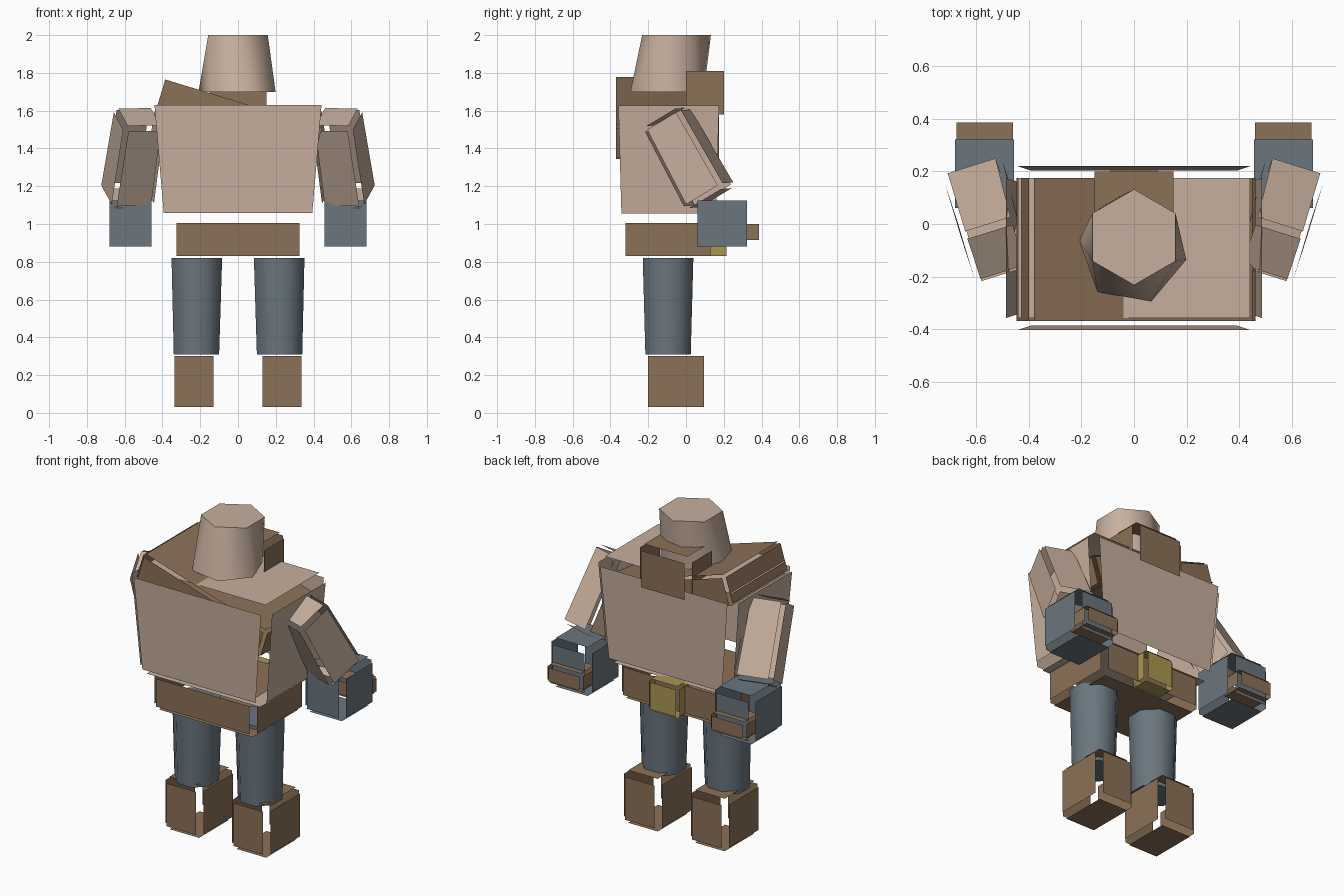
import bpy, bmesh, math
from mathutils import Matrix, Vector

if "Cube" in bpy.data.objects:
    bpy.data.objects.remove(bpy.data.objects["Cube"], do_unlink=True)


def material(name, rgb):
    m = bpy.data.materials.new(name)
    m.use_nodes = True
    m.diffuse_color = (*rgb, 1)
    m.node_tree.nodes["Principled BSDF"].inputs["Base Color"].default_value = (*rgb, 1)
    return m


TAN = material("tan", (0.57, 0.43, 0.34))
BROWN = material("brown", (0.26, 0.165, 0.097))
SLATE = material("slate", (0.145, 0.18, 0.21))
GOLD = material("gold", (0.40, 0.31, 0.085))


def finish(bm, name, mat):
    mesh = bpy.data.meshes.new(name)
    bm.to_mesh(mesh)
    bm.free()
    mesh.materials.append(mat)
    ob = bpy.data.objects.new(name, mesh)
    bpy.context.collection.objects.link(ob)
    return ob


def panel_box(name, mat, size, frame, gap, taper=(1, 1), mirror=False):
    """Box of six loose panels, each pushed out along its normal."""
    bm = bmesh.new()
    bmesh.ops.create_cube(bm, size=1)
    for v in bm.verts:
        if v.co.z < 0:
            v.co.x *= taper[0]
            v.co.y *= taper[1]
        v.co = frame @ Vector(a * b for a, b in zip(v.co, size))
        if mirror:
            v.co.x *= -1
    if mirror:
        bmesh.ops.reverse_faces(bm, faces=bm.faces[:])
    bmesh.ops.split_edges(bm, edges=bm.edges[:])
    bm.normal_update()
    for f in bm.faces:
        shift = f.normal * gap
        for v in f.verts:
            v.co += shift
    return finish(bm, name, mat)


def block(name, mat, lo, hi, gap, taper=(1, 1), mirror=False):
    """Upright panel box between two corners."""
    lo, hi = Vector(lo), Vector(hi)
    return panel_box(name, mat, hi - lo, Matrix.Translation((lo + hi) / 2), gap, taper, mirror)


def tube(name, mat, sides, rings):
    """Lofted tube; each ring is centre, radius, start angle in degrees."""
    bm = bmesh.new()
    loops = []
    for centre, r, start in rings:
        angles = [math.radians(start) + math.tau * i / sides for i in range(sides)]
        loops.append([bm.verts.new(Vector(centre) + Vector((r * math.cos(a), r * math.sin(a), 0)))
                      for a in angles])
    low, top = loops
    for i in range(sides):
        j = (i + 1) % sides
        bm.faces.new((low[i], low[j], top[j], top[i]))
    bm.faces.new(top)
    bm.faces.new(low[::-1])
    ob = finish(bm, name, mat)
    bpy.ops.object.select_all(action="DESELECT")
    ob.select_set(True)
    bpy.context.view_layer.objects.active = ob
    bpy.ops.object.shade_smooth_by_angle(angle=math.radians(65))
    return ob


# Torso, belt and buckle
block("torso", TAN, (-0.442, -0.358, 1.06), (0.442, 0.175, 1.63), 0.045, (0.89, 0.94))
block("belt", BROWN, (-0.325, -0.32, 0.83), (0.325, 0.13, 1.005), 0.03)
block("buckle", GOLD, (-0.09, 0.12, 0.83), (0.09, 0.215, 1.0), 0.015)

# Slanted shoulder slab running across the chest
length, depth = 0.87, 0.16
slope = Matrix.Rotation(math.radians(17), 4, "Y")
corner = Vector((-0.385, -0.097, 1.765))
slab = Matrix.Translation(corner) @ slope @ Matrix.Translation((length / 2, 0, -depth / 2))
panel_box("shoulder_slab", BROWN, (length, 0.545, depth), slab, 0.015)

# Collar and head
block("collar", BROWN, (-0.15, 0, 1.58), (0.15, 0.2, 1.81), 0.03)
tube("head", TAN, 6, [((-0.005, -0.1, 1.70), 0.207, -70), ((0, -0.05, 2.0), 0.182, -90)])

# Arm frame: leaning forward at the bottom and turned outward
up = Vector((-0.06, -0.22, 0.40)).normalized()
side = Vector((0.95, -0.31, 0))
side = (side - up * side.dot(up)).normalized()
front = up.cross(side)
arm = Matrix((side, front, up)).transposed().to_4x4()
arm.translation = (0.555, 0.012, 1.352)

# Paired limbs
for label, flip in (("left", False), ("right", True)):
    sx = -1 if flip else 1
    panel_box(label + "_arm", TAN, (0.18, 0.185, 0.45), arm, 0.022, (1.06, 1.1), flip)
    block(label + "_hand", SLATE, (0.457, 0.06, 0.88), (0.68, 0.322, 1.125), 0.03, mirror=flip)
    block(label + "_fingers", BROWN, (0.46, 0.25, 0.915), (0.675, 0.387, 1.0), 0.015, mirror=flip)
    tube(label + "_leg", SLATE, 8, [((0.22 * sx, -0.095, 0.31), 0.13, 22.5),
                                    ((0.218 * sx, -0.095, 0.82), 0.145, 22.5)])
    block(label + "_boot", BROWN, (0.13, -0.2, 0.03), (0.335, 0.095, 0.3), 0.03, mirror=flip)
